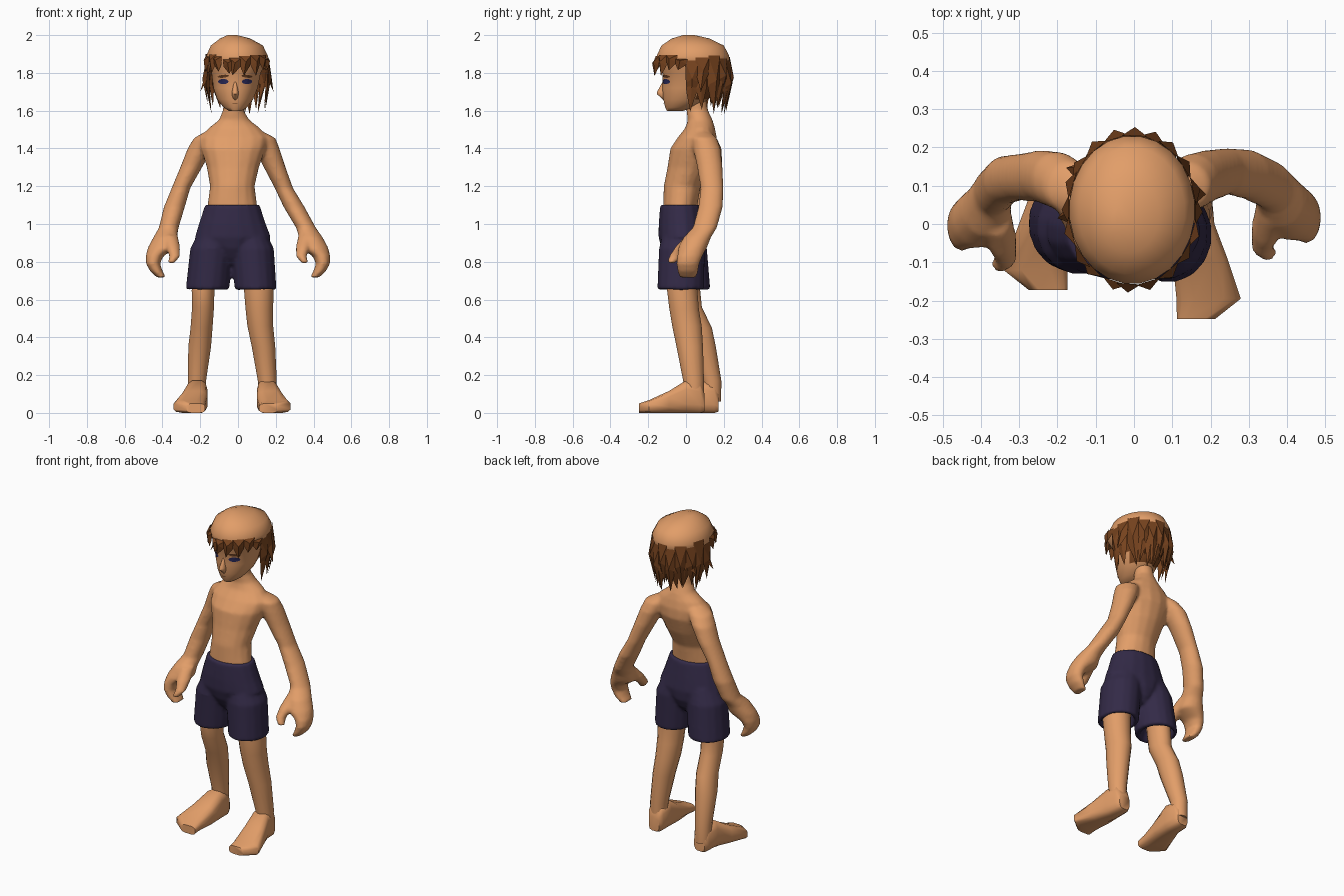
import bpy, bmesh, math, random
from mathutils import Vector

random.seed(7)
cube = bpy.data.objects.get("Cube")
if cube:
    bpy.data.objects.remove(cube, do_unlink=True)


def material(name, rgb):
    mat = bpy.data.materials.new(name)
    mat.use_nodes = True
    color = (*rgb, 1)
    mat.diffuse_color = color
    mat.node_tree.nodes["Principled BSDF"].inputs["Base Color"].default_value = color
    return mat


SKIN = material("skin", (.76, .34, .14))
CLOTH = material("dark_purple_cloth", (.033, .023, .063))
HAIR = material("brown_hair", (.18, .055, .013))
EYE = material("navy_eye", (.02, .02, .09))
BROW = material("dark_brown_brow", (.1, .035, .012))

X, Y, Z = Vector((1, 0, 0)), Vector((0, 1, 0)), Vector((0, 0, 1))


def make_object(name, bm, mat):
    mesh = bpy.data.meshes.new(name)
    bm.to_mesh(mesh)
    bm.free()
    obj = bpy.data.objects.new(name, mesh)
    bpy.context.scene.collection.objects.link(obj)
    mesh.materials.append(mat)
    return obj


def part(name, lofts, sides=16, mat=SKIN, v=Y, power=1, fuse=False):
    """Skin rows of parallel rings (x, y, z, radius_x, radius_v); fuse melts them together."""
    bm = bmesh.new()
    grow = 1 / math.cos(math.pi / sides) ** power
    for rings in lofts:
        loops = []
        for x, y, z, ru, rv in rings:
            loop = []
            for i in range(sides):
                a = math.tau * (i + .5) / sides
                c, s = (math.copysign(abs(t) ** power, t) * grow
                        for t in (math.cos(a), math.sin(a)))
                loop.append(bm.verts.new(Vector((x, y, z)) + X * c * ru + v * s * rv))
            loops.append(loop)
        for low, high in zip(loops, loops[1:]):
            for i in range(sides):
                j = (i + 1) % sides
                bm.faces.new((low[i], low[j], high[j], high[i]))
        bm.faces.new(loops[0])
        bm.faces.new(loops[-1])
    bmesh.ops.recalc_face_normals(bm, faces=bm.faces)
    obj = make_object(name, bm, mat)
    obj.data.shade_smooth()
    if fuse:
        remesh = obj.modifiers.new("Fuse", "REMESH")
        remesh.mode = "VOXEL"
        remesh.voxel_size = .01
        remesh.use_smooth_shade = True
        soften = obj.modifiers.new("Soften", "SMOOTH")
        soften.factor = .5
        soften.iterations = 5
    else:
        obj.data.set_sharp_from_angle(angle=math.radians(50))
    return obj


def mirrored(rings, dx=0, dy=0):
    return [(dx - x, y + dy, z, ru, rv) for x, y, z, ru, rv in rings]


# Upper body: torso, arms and mitten hands with curled fingers
torso = [
    (-.03, -.03, 1.04, .13, .085), (-.03, -.03, 1.1, .13, .09),
    (-.03, -.02, 1.2, .117, .097), (-.027, .015, 1.3, .137, .112),
    (-.025, .04, 1.4, .17, .122), (-.02, .06, 1.46, .177, .102),
    (-.02, .075, 1.51, .132, .077), (-.02, .075, 1.55, .08, .065),
    (-.025, .06, 1.6, .055, .057), (-.02, .05, 1.68, .052, .052)]
hand = [
    (.385, .06, .93, .062, .072), (.4, .035, .875, .077, .075),
    (.442, .02, .83, .046, .066), (.45, .01, .79, .037, .06),
    (.432, .01, .75, .033, .055), (.405, .01, .717, .024, .045)]
thumb = [
    (.36, .05, .94, .04, .05), (.345, -.01, .88, .038, .045),
    (.335, -.055, .83, .028, .034), (.355, -.08, .792, .018, .022)]
left_arm = [
    (.09, .08, 1.485, .05, .05), (.13, .095, 1.455, .068, .067),
    (.153, .11, 1.4, .066, .072), (.19, .125, 1.31, .058, .067),
    (.243, .138, 1.19, .048, .06), (.297, .13, 1.09, .055, .064),
    (.36, .1, .98, .052, .063)]
right_arm = [
    (-.13, .08, 1.485, .05, .05), (-.165, .095, 1.455, .068, .067),
    (-.2, .115, 1.4, .066, .073), (-.243, .125, 1.31, .058, .067),
    (-.302, .122, 1.19, .049, .06), (-.337, .115, 1.09, .055, .063),
    (-.367, .085, .98, .052, .063)]
part("upper_body", [torso, left_arm + hand, thumb,
                    right_arm + mirrored(hand, 0, -.02), mirrored(thumb, 0, -.03)],
     fuse=True)

# Legs
part("left_leg", [[
    (.1, -.02, .8, .075, .08), (.11, -.02, .65, .078, .08),
    (.113, -.01, .55, .073, .078), (.118, .005, .46, .068, .078),
    (.135, .02, .35, .062, .07), (.155, .04, .17, .05, .055),
    (.155, .045, .06, .045, .048)]])
part("right_leg", [[
    (-.17, 0, .8, .06, .075), (-.185, 0, .65, .06, .075),
    (-.185, .012, .56, .058, .072), (-.193, .065, .45, .058, .072),
    (-.203, .09, .35, .06, .068), (-.217, .137, .17, .048, .05),
    (-.217, .14, .06, .044, .046)]])

# Feet, heel to toe
foot = [
    (.152, .098, .055, .036, .048), (.153, .075, .078, .05, .078),
    (.155, .0, .086, .055, .086), (.172, -.09, .058, .072, .058),
    (.195, -.195, .034, .084, .034), (.162, -.248, .025, .05, .025)]
part("left_foot", [foot], 12, v=Z, power=.6)
part("right_foot", [mirrored(foot, -.062, .075)], 12, v=Z, power=.6)

# Shorts: hips and two hollow-ended legs
part("shorts", [
    [(-.03, -.03, 1.102, .143, .106), (-.03, -.025, 1.0, .176, .119),
     (-.027, -.02, .93, .2, .125), (-.03, -.014, .87, .13, .115),
     (-.03, -.01, .82, .07, .09), (-.03, -.01, .785, .035, .06)],
    [(.055, -.02, .96, .09, .1), (.077, -.022, .87, .112, .12),
     (.093, -.028, .653, .11, .123), (.095, -.028, .65, .085, .1),
     (.1, -.025, .72, .08, .09)],
    [(-.115, -.015, .96, .09, .1), (-.14, -.01, .87, .112, .12),
     (-.162, .003, .653, .114, .125), (-.165, .003, .65, .088, .1),
     (-.175, .003, .72, .08, .09)]], mat=CLOTH, fuse=True)

# Head: the back below the crown is hair coloured
head_rings = [
    (-.015, -.06, 1.597, .03, .04), (-.015, -.035, 1.617, .062, .075),
    (-.015, -.0, 1.66, .095, .12), (-.013, .02, 1.72, .117, .145),
    (-.01, .04, 1.8, .13, .163), (-.005, .037, 1.86, .16, .19),
    (-.005, .037, 1.89, .163, .192), (-.006, .035, 1.945, .138, .165),
    (-.015, .025, 1.982, .08, .1), (-.03, .015, 2.0, .025, .03)]
HEAD_SIDES = 24
head = part("head", [head_rings], HEAD_SIDES)
head.data.materials.append(HAIR)
for face in head.data.polygons:
    c = face.center
    if c.y > .06 and 1.64 < c.z < 1.87:
        face.material_index = 1
part("nose", [[
    (-.015, -.115, 1.755, .006, .008), (-.015, -.127, 1.7, .017, .026),
    (-.015, -.127, 1.688, .018, .028), (-.015, -.115, 1.67, .014, .018),
    (-.015, -.105, 1.652, .008, .01)]])


def face_point(x, z):
    """Point just in front of the face at the given x and z."""
    for low, high in zip(head_rings, head_rings[1:]):
        if low[2] <= z <= high[2]:
            t = (z - low[2]) / (high[2] - low[2])
            cx, cy, _, rx, ry = (p + (q - p) * t for p, q in zip(low, high))
            grow = 1 / math.cos(math.pi / HEAD_SIDES)
            s = (x - cx) / (rx * grow)
            return (x, cy - ry * grow * math.sqrt(1 - s * s) - .003, z)


def face_patch(name, x, z, w, h, mat, slant=0):
    bm = bmesh.new()
    verts = []
    for i in range(10):
        a = math.tau * i / 10
        px = w * math.cos(a)
        verts.append(bm.verts.new(face_point(x + px, z + h * math.sin(a) + slant * px)))
    centre = bm.verts.new(face_point(x, z))
    for i in range(10):
        bm.faces.new((verts[i], verts[(i + 1) % 10], centre))
    make_object(name, bm, mat)


# Eyes, brows and mouth
for side, name in ((1, "left"), (-1, "right")):
    x = -.015 + side * .063
    face_patch(name + "_eye", x, 1.754, .028, .014, EYE)
    face_patch(name + "_brow", x, 1.782, .03, .008, BROW, -.1 * side)
face_patch("mouth", -.015, 1.637, .014, .002, BROW)


def hair_layer(name, count, root_z, spread, ridge_out, back_only):
    """Ring of folded, pointed locks hanging from the crown."""
    bm = bmesh.new()
    half = math.pi / count * 1.25

    def point(angle, z, scale):
        return bm.verts.new((-.005 + .166 * scale * math.cos(angle),
                             .037 + .195 * scale * math.sin(angle), z))

    for i in range(count):
        a = math.tau * (i + random.uniform(-.2, .2)) / count
        fringe = math.sin(a) < -.12
        if back_only and fringe:
            continue
        top = root_z + random.uniform(-.02, .02)
        tip = random.uniform(1.78, 1.82) if fringe else random.uniform(1.575, 1.66)
        flare = 1.06 if fringe else random.uniform(.84, .96)
        if abs(math.cos(a)) > .8 and random.random() < .3:
            flare, tip = 1.18, 1.7
        middle = top + (tip - top) * .5
        root_l = point(a - half, top, spread)
        root_r = point(a + half, top, spread)
        mid_l = point(a - half * .85, middle, spread)
        mid_r = point(a + half * .85, middle, spread)
        ridge = point(a, middle + .02, spread + ridge_out)
        end = point(a + random.uniform(-.1, .1), tip, flare)
        for tri in ((root_l, ridge, mid_l), (root_l, root_r, ridge),
                    (root_r, mid_r, ridge), (mid_l, ridge, end), (ridge, mid_r, end)):
            bm.faces.new(tri)
    make_object(name, bm, HAIR)


# Hair: upper ring with the fringe, fuller lower ring at sides and back
hair_layer("hair_upper", 20, 1.88, 1.01, .1, False)
hair_layer("hair_lower", 22, 1.82, .97, .06, True)
